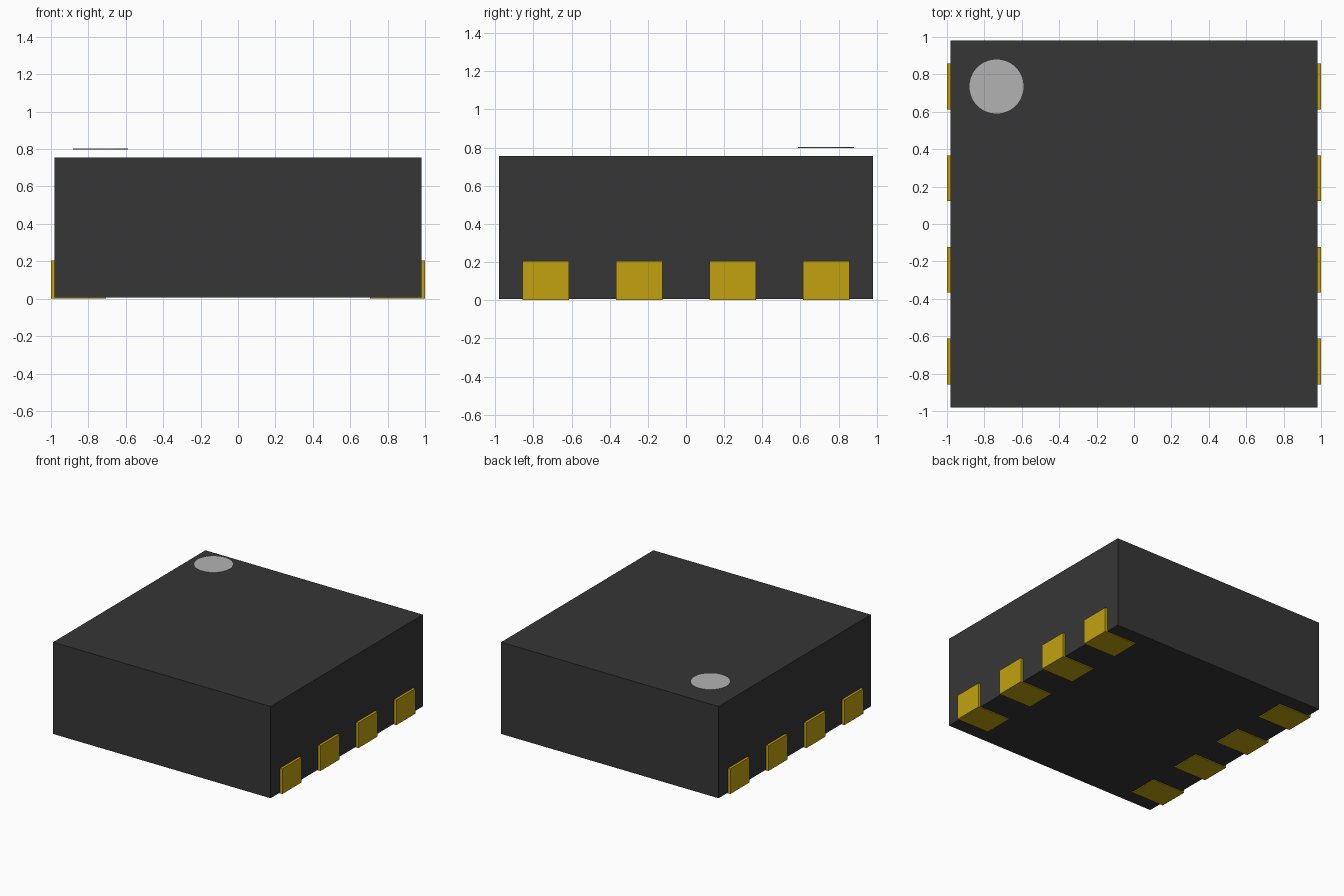
import bpy
import bmesh
from mathutils import Vector

cube = bpy.data.objects.get("Cube")
if cube:
    bpy.data.objects.remove(cube, do_unlink=True)


def make_material(name, color):
    mat = bpy.data.materials.new(name)
    mat.use_nodes = True
    mat.diffuse_color = color
    mat.node_tree.nodes["Principled BSDF"].inputs["Base Color"].default_value = color
    return mat


def finish(name, bm, mat):
    bmesh.ops.recalc_face_normals(bm, faces=bm.faces)
    mesh = bpy.data.meshes.new(name)
    bm.to_mesh(mesh)
    bm.free()
    mesh.materials.append(mat)
    obj = bpy.data.objects.new(name, mesh)
    bpy.context.collection.objects.link(obj)
    return obj


black = make_material("black plastic", (0.037, 0.037, 0.037, 1))
gold = make_material("gold contact", (0.54, 0.365, 0.005, 1))
grey = make_material("light grey marking", (0.45, 0.45, 0.45, 1))

HALF = 0.98        # half width of the body
BOTTOM = 0.007     # underside, raised by the contact thickness
TOP = 0.755
PAD_WIDTH = 0.245

# Package body
bm = bmesh.new()
bmesh.ops.create_cube(bm, size=1)
bmesh.ops.scale(bm, vec=(2 * HALF, 2 * HALF, TOP - BOTTOM), verts=bm.verts)
bmesh.ops.translate(bm, vec=(0, 0, (TOP + BOTTOM) / 2), verts=bm.verts)
finish("body", bm, black)

# L-shaped contacts wrapping from each side wall onto the underside
profile = [(0.705, 0), (1, 0), (1, 0.205), (HALF, 0.205), (HALF, BOTTOM), (0.705, BOTTOM)]
for side, label in ((1, "left"), (-1, "right")):
    for i in range(4):
        y = (i - 1.5) * 2 * PAD_WIDTH
        bm = bmesh.new()
        face = bm.faces.new([bm.verts.new((side * x, y - PAD_WIDTH / 2, z)) for x, z in profile])
        extruded = bmesh.ops.extrude_face_region(bm, geom=[face])["geom"]
        verts = [v for v in extruded if isinstance(v, bmesh.types.BMVert)]
        bmesh.ops.translate(bm, vec=Vector((0, PAD_WIDTH, 0)), verts=verts)
        finish(f"{label}_contact_{i + 1}", bm, gold)

# Round orientation marker hovering just above the top
bm = bmesh.new()
bmesh.ops.create_cone(bm, cap_ends=True, segments=48, radius1=0.147, radius2=0.147, depth=0.004)
bmesh.ops.translate(bm, vec=(-0.735, 0.735, 0.8), verts=bm.verts)
finish("orientation_marker", bm, grey)
